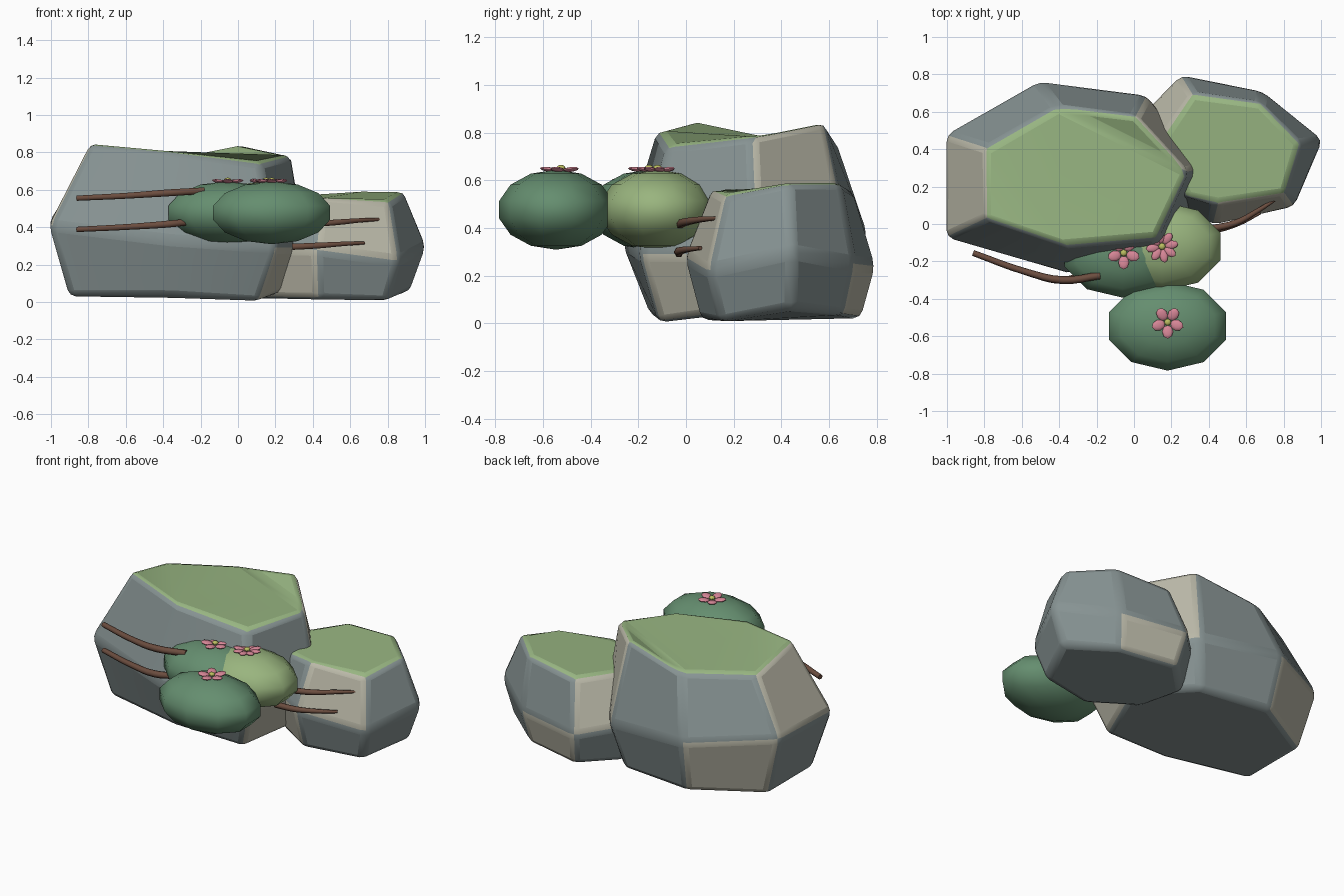
import bpy, bmesh, math
from mathutils import Vector, Matrix

if "Cube" in bpy.data.objects:
    bpy.data.objects.remove(bpy.data.objects["Cube"])


def mat(name, r, g, b):
    m = bpy.data.materials.new(name)
    m.diffuse_color = (r, g, b, 1)
    m.use_nodes = True
    m.node_tree.nodes["Principled BSDF"].inputs["Base Color"].default_value = m.diffuse_color
    return m


GREY = mat("grey_stone", .24, .29, .29)
BEIGE = mat("pale_stone", .49, .48, .39)
MOSS = mat("moss", .31, .46, .22)
DARK = mat("dark_leaf", .13, .27, .16)
LIGHT = mat("light_leaf", .32, .46, .21)
BARK = mat("bark", .15, .075, .05)
PINK = mat("petal", .68, .24, .31)
YELLOW = mat("flower_centre", .5, .52, .12)


def add(name, bm, mats):
    me = bpy.data.meshes.new(name)
    bm.to_mesh(me)
    bm.free()
    for m in mats:
        me.materials.append(m)
    ob = bpy.data.objects.new(name, me)
    bpy.context.collection.objects.link(ob)
    return ob


def smooth(ob, angle):
    bpy.ops.object.select_all(action='DESELECT')
    bpy.context.view_layer.objects.active = ob
    ob.select_set(True)
    bpy.ops.object.shade_smooth_by_angle(angle=math.radians(angle))


def rock(name, top, mid, base, centre, pale_upper, pale_lower, cap):
    """Faceted boulder: three rings, mossy cap, softened edges."""
    c = Vector(centre)
    low = []
    for (x, y, _), (z, s) in zip(mid, base):
        p = c + (Vector((x, y)) - c) * s
        low.append((p.x, p.y, z))
    bm = bmesh.new()
    b, m, t = [[bm.verts.new(p) for p in ring] for ring in (low, mid, top)]
    n = len(mid)
    for i in range(n):
        j = (i + 1) % n
        bm.faces.new((b[i], b[j], m[j], m[i])).material_index = int(i in pale_lower)
        bm.faces.new((m[i], m[j], t[j], t[i])).material_index = int(i in pale_upper)
    bm.faces.new(b)
    for part in cap:  # moss, folded where the cap is not level
        bm.faces.new([t[i] for i in part]).material_index = 2
    bmesh.ops.recalc_face_normals(bm, faces=bm.faces)
    ob = add(name, bm, (GREY, BEIGE, MOSS))
    bev = ob.modifiers.new("soft_edges", 'BEVEL')
    bev.width, bev.segments = .035, 2
    bev.limit_method, bev.angle_limit = 'ANGLE', math.radians(25)
    smooth(ob, 25)


# Boulders
rock("large_rock",
     [(-.79, .41, .77), (-.41, .63, .765), (.01, .58, .85), (.29, .28, .79),
      (.12, -.08, .745), (-.35, -.12, .81), (-.79, .03, .85)],
     [(-1.01, .48, .43), (-.51, .765, .38), (.07, .69, .33), (.37, .3, .29),
      (.21, -.195, .29), (-.36, -.265, .33), (-1.01, -.075, .41)],
     [(.03, .84), (.03, .84), (.02, .84), (.06, .84), (0, .82), (.03, .77), (.03, .84)],
     (-.33, .25), (2, 6), (0, 3), ((1, 2, 3), (5, 6, 0), (0, 1, 3, 4, 5)))
rock("small_rock",
     [(.89, .43, .595), (.68, .65, .595), (.31, .70, .56), (.15, .46, .56),
      (.28, .14, .56), (.45, .11, .57), (.81, .16, .54)],
     [(1.015, .45, .30), (.69, .71, .25), (.25, .80, .24), (0, .55, .28),
      (.08, .2, .29), (.42, -.01, .28), (.86, .09, .22)],
     [(z, .84) for z in (.06, .03, .02, .02, .02, .015, 0)],
     (.47, .42), (2, 5), (1, 4), (range(7),))

# Leafy mounds: ten-sided, with a vertex column at front and back
for name, x, y, m in (("back_left_bush", -.06, -.155, DARK),
                      ("back_right_bush", .15, -.12, LIGHT),
                      ("front_bush", .18, -.545, DARK)):
    bm = bmesh.new()
    bmesh.ops.create_uvsphere(bm, u_segments=10, v_segments=7, radius=1)
    if not any(abs(v.co.x) < 1e-3 and abs(v.co.y) > .5 for v in bm.verts):
        bmesh.ops.rotate(bm, verts=bm.verts, matrix=Matrix.Rotation(math.radians(18), 3, 'Z'))
    bmesh.ops.scale(bm, verts=bm.verts, vec=(.337, .245, .168))
    bmesh.ops.translate(bm, verts=bm.verts, vec=(x, y, .477))
    smooth(add(name, bm, [m]), 60)


def twig(name, pts):
    """Round tapered branch along (x, y, z, radius) points."""
    cu = bpy.data.curves.new(name, 'CURVE')
    cu.dimensions, cu.bevel_depth, cu.bevel_resolution = '3D', 1, 1
    cu.use_fill_caps, cu.resolution_u = True, 4
    sp = cu.splines.new('BEZIER')
    sp.bezier_points.add(len(pts) - 1)
    for bp, (x, y, z, r) in zip(sp.bezier_points, pts):
        bp.co, bp.radius = (x, y, z), r
        bp.handle_left_type = bp.handle_right_type = 'AUTO'
    cu.materials.append(BARK)
    bpy.context.collection.objects.link(bpy.data.objects.new(name, cu))


# Branches, two on each side
for name, z, end in (("left_upper_branch", .555, -.18), ("left_lower_branch", .388, -.26)):
    twig(name, [(-.86, -.155, z, .016), (-.58, -.255, z + .014, .018),
                (-.38, -.30, z + .028, .021), (end, -.275, z + .04, .02)])
twig("right_upper_branch", [(.38, -.03, .415, .019), (.54, .005, .427, .017),
                            (.66, .07, .437, .013), (.785, .15, .442, .007)])
twig("right_lower_branch", [(.29, -.03, .295, .019), (.43, -.03, .302, .018),
                            (.55, 0, .31, .014), (.675, .06, .316, .009)])


def blob(bm, matrix, index):
    vs = bmesh.ops.create_uvsphere(bm, u_segments=8, v_segments=6, radius=1, matrix=matrix)["verts"]
    for f in {f for v in vs for f in v.link_faces}:
        f.material_index = index


# Blossoms: ring of upturned petals round a small centre
for name, x, y, count, turn in (("left_flower", -.055, -.155, 5, 54),
                                ("right_flower", .15, -.12, 8, 10),
                                ("front_flower", .18, -.525, 5, 54)):
    bm = bmesh.new()
    for k in range(count):
        spin = Matrix.Rotation(math.radians(turn + 360 * k / count), 4, 'Z')
        width = .029 if count == 5 else .023
        blob(bm, Matrix.Translation((x, y, .646)) @ spin @ Matrix.Translation((.051, 0, 0))
             @ Matrix.Rotation(math.radians(-8), 4, 'Y') @ Matrix.Diagonal((.037, width, .01, 1)), 0)
    blob(bm, Matrix.Translation((x, y, .652)) @ Matrix.Diagonal((.019, .019, .013, 1)), 1)
    smooth(add(name, bm, [PINK, YELLOW]), 40)
